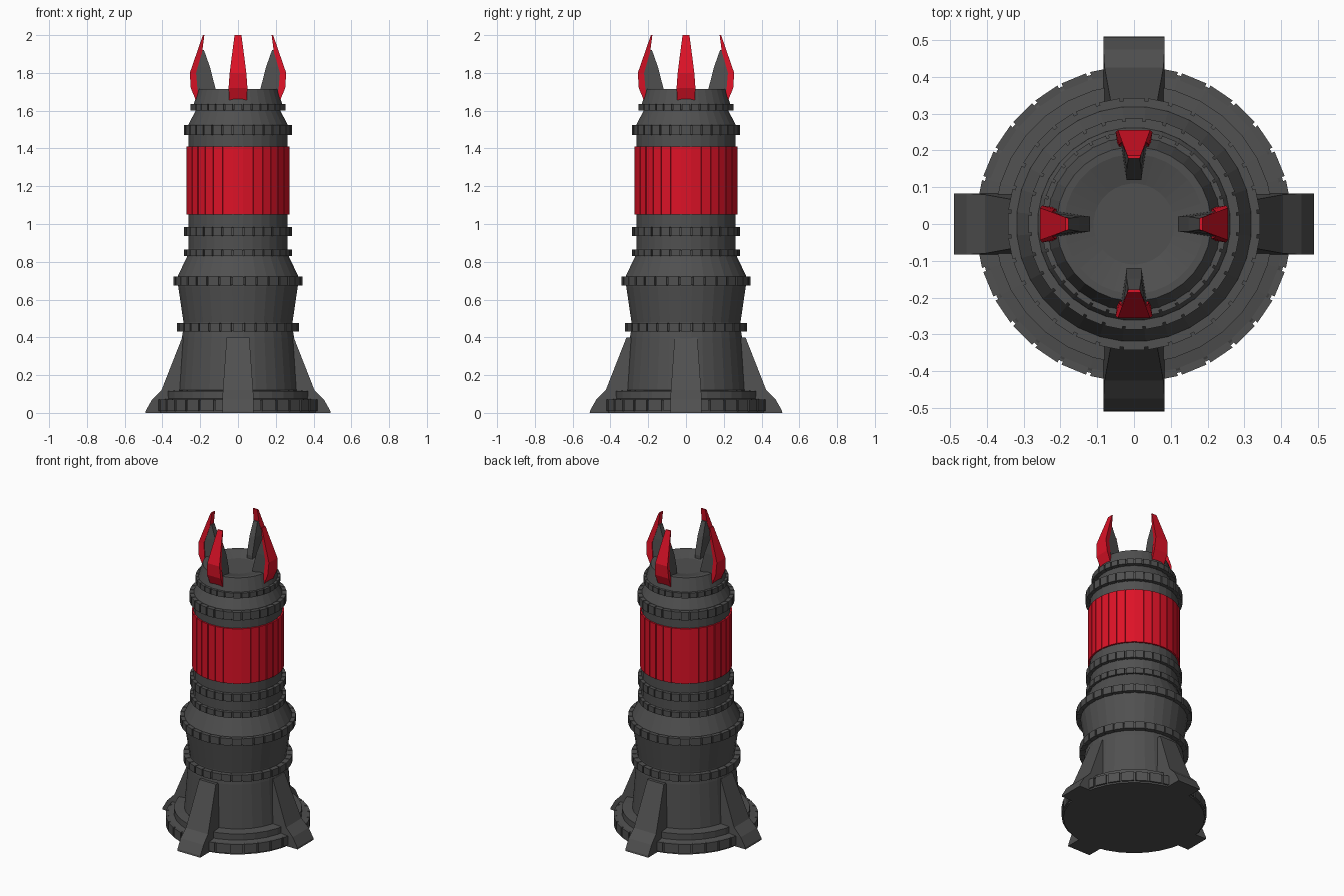
import bpy, bmesh, math
from math import cos, sin, pi
from mathutils import Matrix

cube = bpy.data.objects.get("Cube")
if cube:
    bpy.data.objects.remove(cube, do_unlink=True)

SIDES = 32


def material(name, rgb):
    m = bpy.data.materials.new(name)
    m.use_nodes = True
    colour = (*rgb, 1)
    m.diffuse_color = colour
    bsdf = next(n for n in m.node_tree.nodes if n.type == 'BSDF_PRINCIPLED')
    bsdf.inputs["Base Color"].default_value = colour
    bsdf.inputs["Roughness"].default_value = 0.7
    return m


GREY = material("dark grey", (0.08, 0.08, 0.08))
RED = material("red", (0.72, 0.006, 0.02))


def finish(name, bm, mat):
    bmesh.ops.recalc_face_normals(bm, faces=bm.faces)
    mesh = bpy.data.meshes.new(name)
    bm.to_mesh(mesh)
    bm.free()
    mesh.materials.append(mat)
    obj = bpy.data.objects.new(name, mesh)
    bpy.context.collection.objects.link(obj)
    return obj


def loft(bm, loops):
    """Skin equal-length closed loops and cap both ends."""
    rows = [[bm.verts.new(p) for p in loop] for loop in loops]
    n = len(rows[0])
    for a, b in zip(rows, rows[1:]):
        for i in range(n):
            j = (i + 1) % n
            bm.faces.new((a[i], a[j], b[j], b[i]))
    bm.faces.new(rows[0][::-1])
    bm.faces.new(rows[-1])


def lathe(name, profile, mat):
    bm = bmesh.new()
    loft(bm, [[(r * cos(2 * pi * (i + .5) / SIDES), r * sin(2 * pi * (i + .5) / SIDES), z)
               for i in range(SIDES)] for r, z in profile])
    return finish(name, bm, mat)


def block_ring(name, z0, z1, r, mat, fill=0.86, depth=0.008):
    """Band with a row of raised blocks separated by narrow grooves."""
    lathe(name + "_core", [(r - depth, z0 + .003), (r - depth, z1 - .003)], mat)
    bm = bmesh.new()
    half = pi / SIDES * fill
    inner = r - 0.03
    for i in range(SIDES):
        a = 2 * pi * i / SIDES
        loft(bm, [[(rad * cos(a + s), rad * sin(a + s), z)
                   for rad, s in ((inner, -half), (r, -half), (r, half), (inner, half))]
                  for z in (z0, z1)])
    return finish(name, bm, mat)


def radial_part(name, stations, mat, angle, shift=0):
    """Each station: z, inner radius, inner half width, outer radius, outer half width."""
    bm = bmesh.new()
    loft(bm, [[(ri, -wi, z), (ro + shift, -wo, z), (ro + shift, wo, z), (ri, wi, z)]
              for z, ri, wi, ro, wo in stations])
    bmesh.ops.transform(bm, matrix=Matrix.Rotation(angle, 4, 'Z'), verts=bm.verts)
    return finish(name, bm, mat)


# Tower body, from the stepped foot up to the shallow dish on top
lathe("tower_body", [
    (.42, 0), (.42, .065), (.41, .07), (.38, .075), (.38, .115), (.32, .12),
    (.298, .4), (.29, .45), (.29, .48), (.318, .67), (.32, .725),
    (.272, .825), (.264, .87), (.264, 1.5), (.262, 1.53),
    (.225, 1.6), (.237, 1.63), (.21, 1.715), (.19, 1.715), (.11, 1.695)], GREY)

# Segmented bands
for label, z0, z1, r in (
        ("foot_band", .01, .07, .43), ("lower_band", .43, .475, .325),
        ("shoulder_band", .675, .722, .344), ("neck_band", .83, .866, .286),
        ("middle_band", .937, .985, .286), ("upper_band", 1.472, 1.525, .288),
        ("crown_band", 1.6, 1.634, .252)):
    block_ring(label, z0, z1, r, GREY)

# Ribbed red sleeve
block_ring("red_sleeve", 1.05, 1.41, .274, RED, fill=.9, depth=.006)

# Four buttresses and four claws
buttress = [(0, .25, .083, .49, .083), (.012, .25, .083, .488, .083),
            (.07, .25, .083, .455, .083), (.12, .25, .08, .405, .08),
            (.40, .25, .06, .295, .06)]
claw_plate = [(1.635, .2, .04, .215, .045), (1.72, .215, .04, .25, .05),
              (1.80, .222, .035, .255, .044), (1.91, .19, .02, .217, .03),
              (2.0, .178, .016, .186, .018)]
claw_root = [(1.66, .12, .02, .21, .035), (1.72, .12, .02, .225, .036),
             (1.83, .148, .02, .22, .03), (1.92, .18, .015, .192, .018)]
for k, side in enumerate(("left", "back", "right", "front")):
    turn = k * pi / 2
    radial_part(side + "_buttress", buttress, GREY, turn, .02 * (k % 2))
    radial_part(side + "_claw_plate", claw_plate, RED, turn)
    radial_part(side + "_claw_root", claw_root, GREY, turn)
